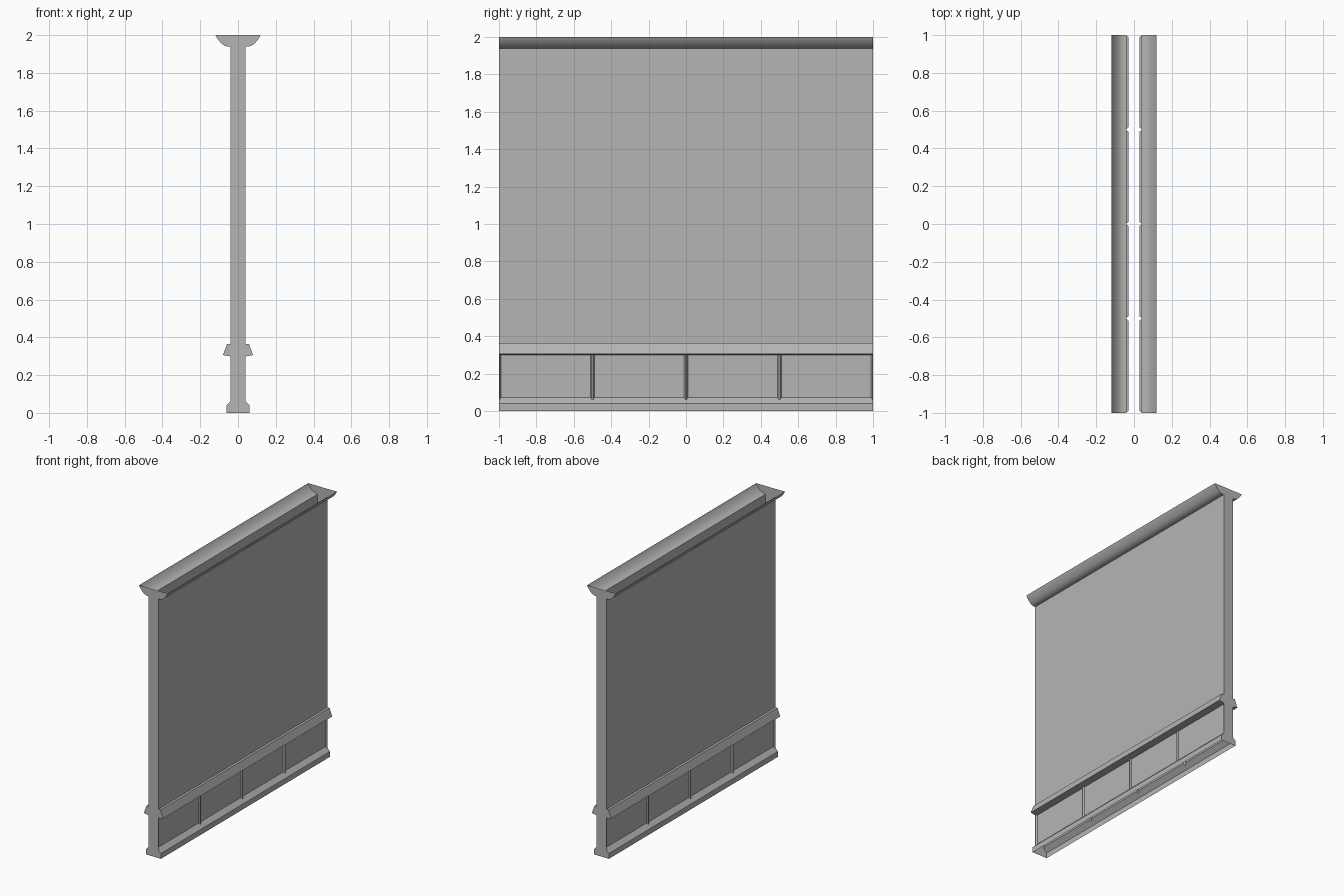
import bpy, bmesh, math

if "Cube" in bpy.data.objects:
    bpy.data.objects.remove(bpy.data.objects["Cube"])

WALL, PANEL = 0.04, 0.03            # half thickness of wall and of recessed panels

# Mid grey paint
paint = bpy.data.materials.new("grey_paint")
paint.diffuse_color = (0.46, 0.46, 0.46, 1)
paint.use_nodes = True
paint.node_tree.nodes["Principled BSDF"].inputs["Base Color"].default_value = paint.diffuse_color


def shell(name, profile, plan, smooth=False):
    """Sweep a half profile along y, mirror it in x and cap both ends.
    plan: list of (y, panel half depth); profile(depth) -> [(x, z), ...] rising."""
    bm = bmesh.new()
    sides = {s: [[bm.verts.new((s * x, y, z)) for x, z in profile(d)]
                 for y, d in plan] for s in (1, -1)}
    for s, cols in sides.items():
        for a, b in zip(cols, cols[1:]):
            for i in range(len(a) - 1):
                quad = [a[i], b[i], b[i + 1], a[i + 1]]
                bm.faces.new(quad if s > 0 else quad[::-1])
    for end in (0, -1):
        l, r = sides[-1][end], sides[1][end]
        for i in range(len(l) - 1):
            if l[i + 1].co.z - l[i].co.z > 1e-5:
                quad = [l[i], r[i], r[i + 1], l[i + 1]]
                bm.faces.new(quad if end == 0 else quad[::-1])
    mesh = bpy.data.meshes.new(name)
    bm.to_mesh(mesh)
    bm.free()
    mesh.materials.append(paint)
    ob = bpy.data.objects.new(name, mesh)
    bpy.context.collection.objects.link(ob)
    if smooth:
        bpy.ops.object.select_all(action='DESELECT')
        ob.select_set(True)
        bpy.context.view_layer.objects.active = ob
        bpy.ops.object.shade_smooth_by_angle(angle=math.radians(40))
    return ob


# Plan of the wainscot: raised battens every half unit, half battens at the ends
plan = []
for k in range(5):
    c = -1 + 0.5 * k
    for off, d in ((-0.010, PANEL), (-0.004, WALL), (0.004, WALL), (0.010, PANEL)):
        if abs(c + off) < 1:
            plan.append((c + off, d))
plan = [(-1, WALL)] + plan + [(1, WALL)]
ends = [(-1, WALL), (1, WALL)]


def slope_top(d):
    return 0.04 + (0.062 - d) * 1.0


# Baseboard, with its bevelled top meeting panels and battens
shell("baseboard", lambda d: [(0.062, 0), (0.062, 0.04), (d, slope_top(d))], plan)

# Recessed panels with battens
shell("wainscot_panels", lambda d: [(d, slope_top(d)), (d, 0.299)], plan)

# Chair rail, its underside rising slightly outwards
shell("chair_rail", lambda d: [(d, 0.299), (0.08, 0.306), (0.058, 0.365),
                               (WALL, 0.365)], plan)

# Plain upper wall
shell("wall", lambda d: [(WALL, 0.365), (WALL, 1.939)], ends)

# Crown moulding, open on top
crown = [(WALL, 1.939), (0.055, 1.939), (0.069, 1.943), (0.081, 1.950),
         (0.091, 1.959), (0.099, 1.968), (0.107, 1.978), (0.114, 1.989), (0.119, 2.0)]
shell("crown_moulding", lambda d: crown, ends, smooth=True)
